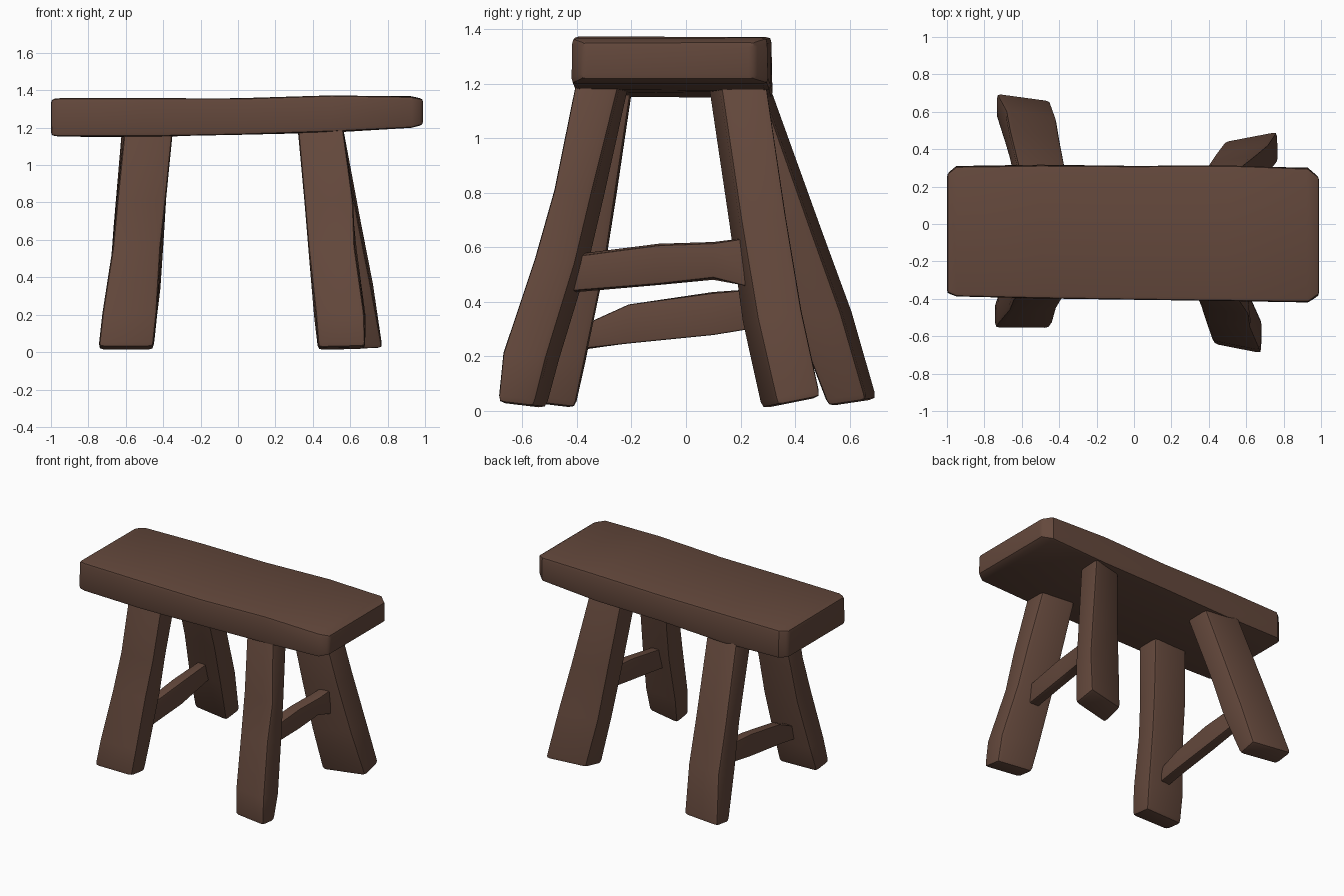
import bpy, bmesh, random

random.seed(4)
cube = bpy.data.objects.get("Cube")
if cube:
    bpy.data.objects.remove(cube, do_unlink=True)

# Single dark wood colour
wood = bpy.data.materials.new("dark_brown_wood")
wood.use_nodes = True
colour = (0.127, 0.065, 0.045, 1)
wood.diffuse_color = colour
wood.node_tree.nodes["Principled BSDF"].inputs["Base Color"].default_value = colour


def hewn_beam(name, axis, rings, bevel=0.025, skew=0.0, tilt=0.0, wobble=0.006):
    """Loft four-cornered rings (t, a_min, a_max, b_min, b_max) along an axis,
    where a and b are the next two axes in x, y, z order; then soften edges."""
    bm = bmesh.new()
    loops = []
    for t, a0, a1, b0, b1 in rings:
        am, bm_mid = (a0 + a1) / 2, (b0 + b1) / 2
        ha = (a1 - a0) / 2
        hb = (b1 - b0) / 2 - abs(skew) * ha * 0.6
        loop = []
        for sa, sb in ((-1, -1), (1, -1), (1, 1), (-1, 1)):
            a = am + sa * ha + random.uniform(-wobble, wobble)
            b = bm_mid + sb * hb + skew * sa * ha + random.uniform(-wobble, wobble)
            co = [0, 0, 0]
            co[axis] = t + tilt * (b - bm_mid)
            co[(axis + 1) % 3] = a
            co[(axis + 2) % 3] = b
            loop.append(bm.verts.new(co))
        loops.append(loop)
    for low, high in zip(loops, loops[1:]):
        for i in range(4):
            j = (i + 1) % 4
            bm.faces.new((low[i], low[j], high[j], high[i]))
    bm.faces.new(loops[0][::-1])
    bm.faces.new(loops[-1])
    bmesh.ops.recalc_face_normals(bm, faces=bm.faces)
    corners = [e for e in bm.edges if e.calc_face_angle(0) > 0.75]
    bmesh.ops.bevel(bm, geom=corners, offset=bevel, segments=2, profile=0.6,
                    affect="EDGES", clamp_overlap=True)
    mesh = bpy.data.meshes.new(name)
    bm.to_mesh(mesh)
    bm.free()
    mesh.materials.append(wood)
    obj = bpy.data.objects.new(name, mesh)
    bpy.context.collection.objects.link(obj)
    bpy.ops.object.select_all(action="DESELECT")
    obj.select_set(True)
    bpy.context.view_layer.objects.active = obj
    bpy.ops.object.shade_smooth_by_angle(angle=0.6)
    return obj


X, Y, Z = range(3)

# Seat: a thick slab, slightly tapered and rising towards its left end
hewn_beam("seat", X, [
    (-1, -.37, .27, 1.16, 1.35),
    (-.95, -.385, .31, 1.155, 1.355),
    (-.5, -.4, .315, 1.15, 1.355),
    (0, -.405, .31, 1.165, 1.36),
    (.5, -.415, .31, 1.175, 1.37),
    (.93, -.42, .3, 1.2, 1.37),
    (.99, -.38, .25, 1.215, 1.355)], bevel=0.02, wobble=0.004)

# Four splayed legs, foot to top
hewn_beam("front_left_leg", Z, [
    (.02, .43, .68, -.68, -.52),
    (.2, .41, .68, -.66, -.47),
    (.55, .38, .63, -.55, -.37),
    (.8, .36, .61, -.48, -.31),
    (1.21, .32, .56, -.39, -.21)], skew=-.2, tilt=-.12)
hewn_beam("back_left_leg", Z, [
    (.03, .48, .77, .29, .49),
    (.35, .44, .72, .22, .42),
    (.7, .39, .65, .16, .36),
    (1.21, .33, .56, .09, .28)], skew=.2, tilt=.2)
hewn_beam("front_right_leg", Z, [
    (.02, -.74, -.45, -.555, -.41),
    (.2, -.73, -.44, -.53, -.37),
    (.55, -.67, -.41, -.46, -.3),
    (.8, -.65, -.39, -.41, -.26),
    (1.21, -.61, -.35, -.37, -.19)], tilt=-.12)
hewn_beam("back_right_leg", Z, [
    (.03, -.74, -.45, .53, .69),
    (.35, -.69, -.42, .41, .6),
    (.65, -.67, -.4, .31, .49),
    (1.21, -.62, -.36, .1, .29)], skew=-.12, tilt=.15)

# Thin cross rails between the front and back legs
hewn_beam("left_rail", Y, [
    (-.5, .43, .56, .46, .53),
    (-.1, .46, .61, .49, .56),
    (.1, .485, .615, .5, .57),
    (.3, .44, .645, .52, .59)], bevel=0.008)
hewn_beam("right_rail", Y, [
    (-.43, .22, .29, -.6, -.53),
    (-.21, .25, .39, -.6, -.53),
    (.1, .28, .43, -.59, -.52),
    (.48, .34, .46, -.59, -.52)], bevel=0.008)
